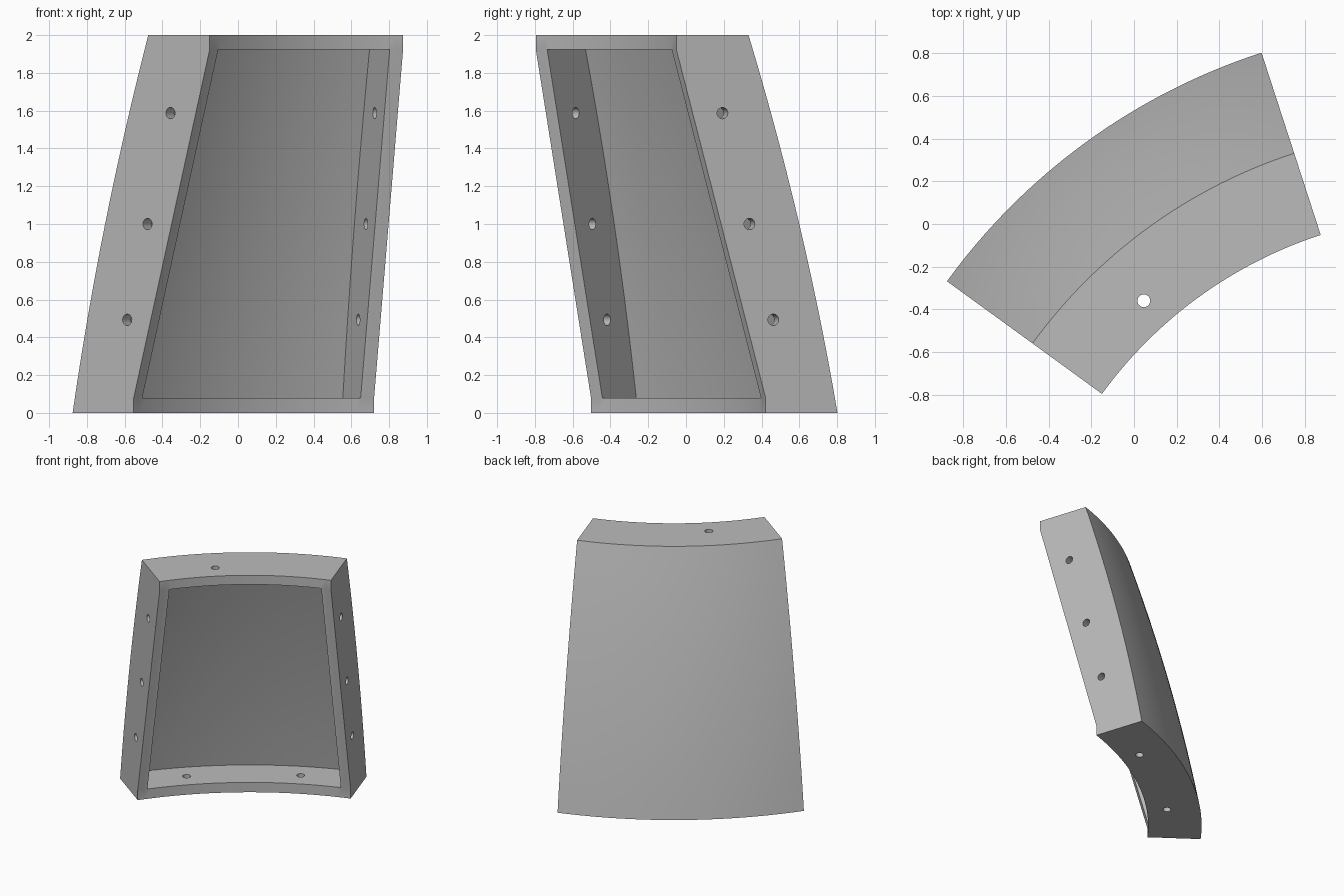
import bpy, bmesh, math
from mathutils import Vector, Matrix

if "Cube" in bpy.data.objects:
    bpy.data.objects.remove(bpy.data.objects["Cube"])

# Vertical axis the ring segment is swept around, and its end angles
AXIS = Vector((1.507, -1.999, 0))
START, END = math.radians(108), math.radians(144)
WALL = 0.075
HOLE_RADIUS = 0.03

grey = bpy.data.materials.new("light grey")
grey.diffuse_color = (0.5, 0.5, 0.5, 1)
grey.use_nodes = True
grey.node_tree.nodes["Principled BSDF"].inputs["Base Color"].default_value = (0.5, 0.5, 0.5, 1)


def polar(r, angle, z):
    return AXIS + Vector((r * math.cos(angle), r * math.sin(angle), z))


def outer_radius(z):
    """Gently bowed outer skin."""
    t = z / 2
    return 2.945 - 0.495 * t + 4 * 0.035 * t * (1 - t)


def finish(name, bm):
    bmesh.ops.recalc_face_normals(bm, faces=bm.faces)
    mesh = bpy.data.meshes.new(name)
    bm.to_mesh(mesh)
    bm.free()
    obj = bpy.data.objects.new(name, mesh)
    bpy.context.collection.objects.link(obj)
    mesh.materials.append(grey)
    return obj


def sweep(name, profile, inset=0.0, steps=32):
    """Sweep an (r, z) profile round the axis, ends moved in by a parallel inset."""
    bm = bmesh.new()
    rings = []
    for i in range(steps + 1):
        ring = []
        for r, z in profile:
            trim = math.asin(inset / r)
            a = START + trim + (END - START - 2 * trim) * i / steps
            ring.append(bm.verts.new(polar(r, a, z)))
        rings.append(ring)
    n = len(profile)
    for a, b in zip(rings, rings[1:]):
        for j in range(n):
            bm.faces.new((a[j], a[(j + 1) % n], b[(j + 1) % n], b[j]))
    bm.faces.new(rings[0])
    bm.faces.new(rings[-1])
    return finish(name, bm)


def drill(name, centre, direction, length):
    bm = bmesh.new()
    turn = direction.to_track_quat('Z', 'Y').to_matrix().to_4x4()
    bmesh.ops.create_cone(bm, cap_ends=True, segments=24, radius1=HOLE_RADIUS,
                          radius2=HOLE_RADIUS, depth=length,
                          matrix=Matrix.Translation(centre) @ turn)
    return finish(name, bm)


# Solid segment: bowed outside, straight slanted inside with upright lips
N = 14
outside = [(outer_radius(2 * i / N), 2 * i / N) for i in range(N + 1)]
panel = sweep("curved_panel", outside + [(2.048, 2), (2.048, 1.925), (2.545, 0.08), (2.545, 0)])

# Recess that leaves a thin skin and a frame round the edges
levels = [0.08 + 1.845 * i / N for i in range(N + 1)]
cutters = [sweep("recess_cutter",
                 [(1.9, 0.08)] + [(outer_radius(z) - 0.08, z) for z in levels] + [(1.9, 1.925)],
                 inset=WALL)]

# Three bolt holes through each side wall
for angle in (START, END):
    normal = Vector((-math.sin(angle), math.cos(angle), 0))
    for r, z in ((2.305, 1.587), (2.455, 1.0), (2.588, 0.493)):
        cutters.append(drill("side_hole_cutter", polar(r, angle, z), normal, 0.24))

# Bolt holes through the bottom and top ledges
for r, degrees, z in ((2.695, 117, 0.04), (2.695, 135, 0.04), (2.196, 131.7, 1.96)):
    cutters.append(drill("ledge_hole_cutter", polar(r, math.radians(degrees), z),
                         Vector((0, 0, 1)), 0.2))

# Cut everything out of the panel, then discard the cutters
bpy.context.view_layer.objects.active = panel
for cutter in cutters:
    cutter.hide_render = True
    mod = panel.modifiers.new("cut", 'BOOLEAN')
    mod.operation = 'DIFFERENCE'
    mod.solver = 'EXACT'
    mod.object = cutter
    bpy.ops.object.modifier_apply(modifier=mod.name)
    bpy.data.objects.remove(cutter)

bpy.ops.object.select_all(action='DESELECT')
panel.select_set(True)
bpy.ops.object.shade_smooth_by_angle(angle=math.radians(30))
